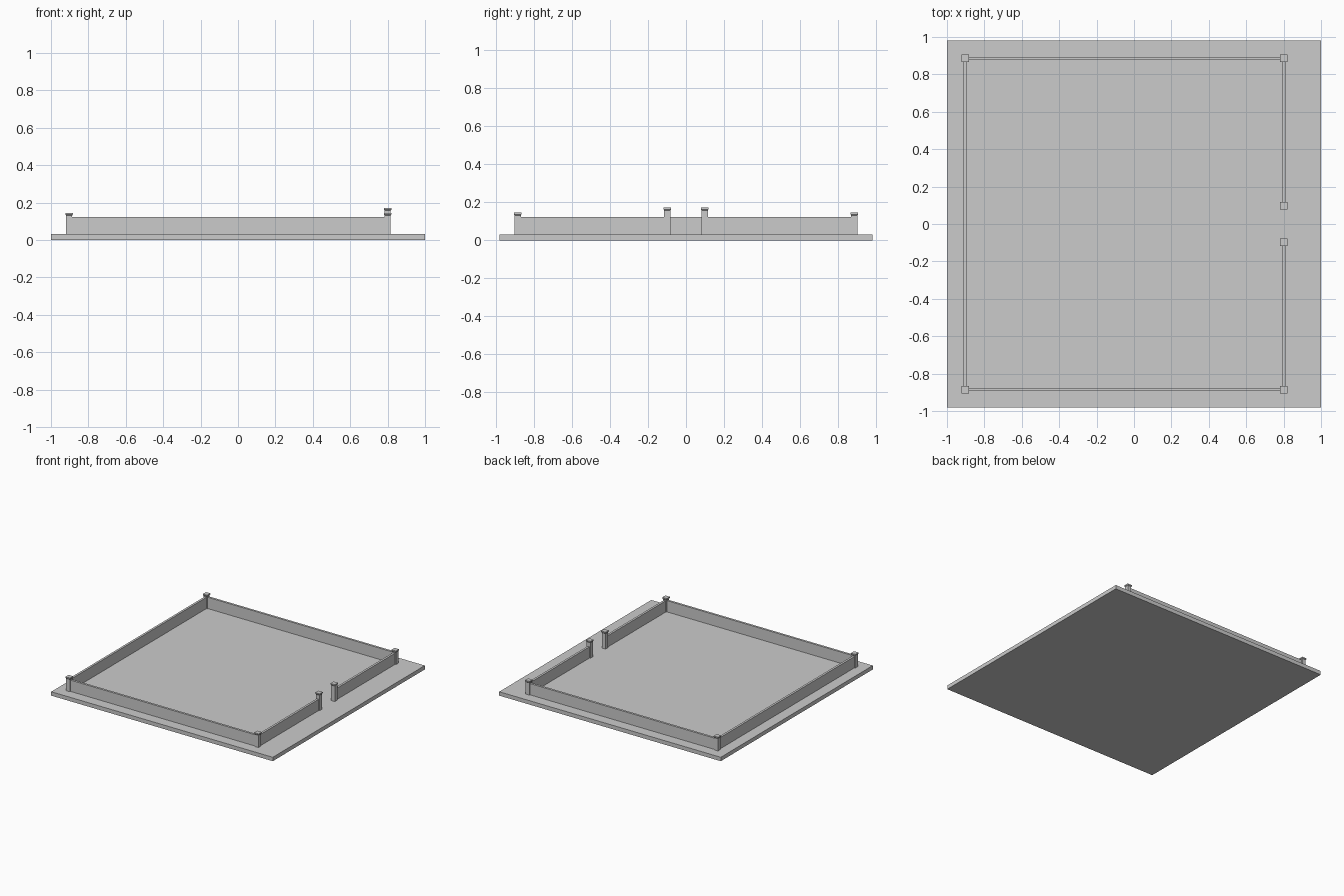
import bpy, bmesh

if "Cube" in bpy.data.objects:
    bpy.data.objects.remove(bpy.data.objects["Cube"])

BASE_TOP = 0.032
WALL_TOP = 0.124
X0, X1, Y = -0.903, 0.80, 0.885   # wall centrelines
GATE_Y = 0.098


def make(name, bm):
    bmesh.ops.recalc_face_normals(bm, faces=bm.faces)
    mesh = bpy.data.meshes.new(name)
    bm.to_mesh(mesh)
    bm.free()
    ob = bpy.data.objects.new(name, mesh)
    bpy.context.collection.objects.link(ob)
    return ob


def box(name, x0, x1, y0, y1, z0, z1):
    bm = bmesh.new()
    bmesh.ops.create_cube(bm, size=1)
    for v in bm.verts:
        v.co.x = x1 if v.co.x > 0 else x0
        v.co.y = y1 if v.co.y > 0 else y0
        v.co.z = z1 if v.co.z > 0 else z0
    return make(name, bm)


# Square post: stacked square sections, flaring into a flat cap
def post(name, x, y, top):
    profile = [(0.0165, BASE_TOP), (0.0165, top - 0.014),
               (0.020, top - 0.009), (0.020, top)]
    bm = bmesh.new()
    rings = [[bm.verts.new((x + sx * h, y + sy * h, z))
              for sx, sy in ((-1, -1), (1, -1), (1, 1), (-1, 1))]
             for h, z in profile]
    for a, b in zip(rings, rings[1:]):
        for i in range(4):
            j = (i + 1) % 4
            bm.faces.new((a[i], a[j], b[j], b[i]))
    bm.faces.new(rings[0][::-1])
    bm.faces.new(rings[-1])
    return make(name, bm)


# Ground slab
box("base_slab", -1, 1, -0.98, 0.98, 0, BASE_TOP)

# Rear wall, opposite the gate
T = 0.009
box("wall_left", X0 - T, X0 + T, -Y, Y, BASE_TOP, WALL_TOP)

# Parts repeated on both sides of the gate
for s, side in ((-1, "front"), (1, "back")):
    box(f"wall_{side}", X0, X1, s * Y - T, s * Y + T, BASE_TOP, WALL_TOP)
    lo, hi = sorted((s * GATE_Y, s * Y))
    box(f"gate_wall_{side}", X1 - T, X1 + T, lo, hi, BASE_TOP, WALL_TOP)
    post(f"corner_post_left_{side}", X0, s * Y, 0.146)
    post(f"corner_post_right_{side}", X1, s * Y, 0.146)
    post(f"gate_post_{side}", X1, s * GATE_Y, 0.172)
